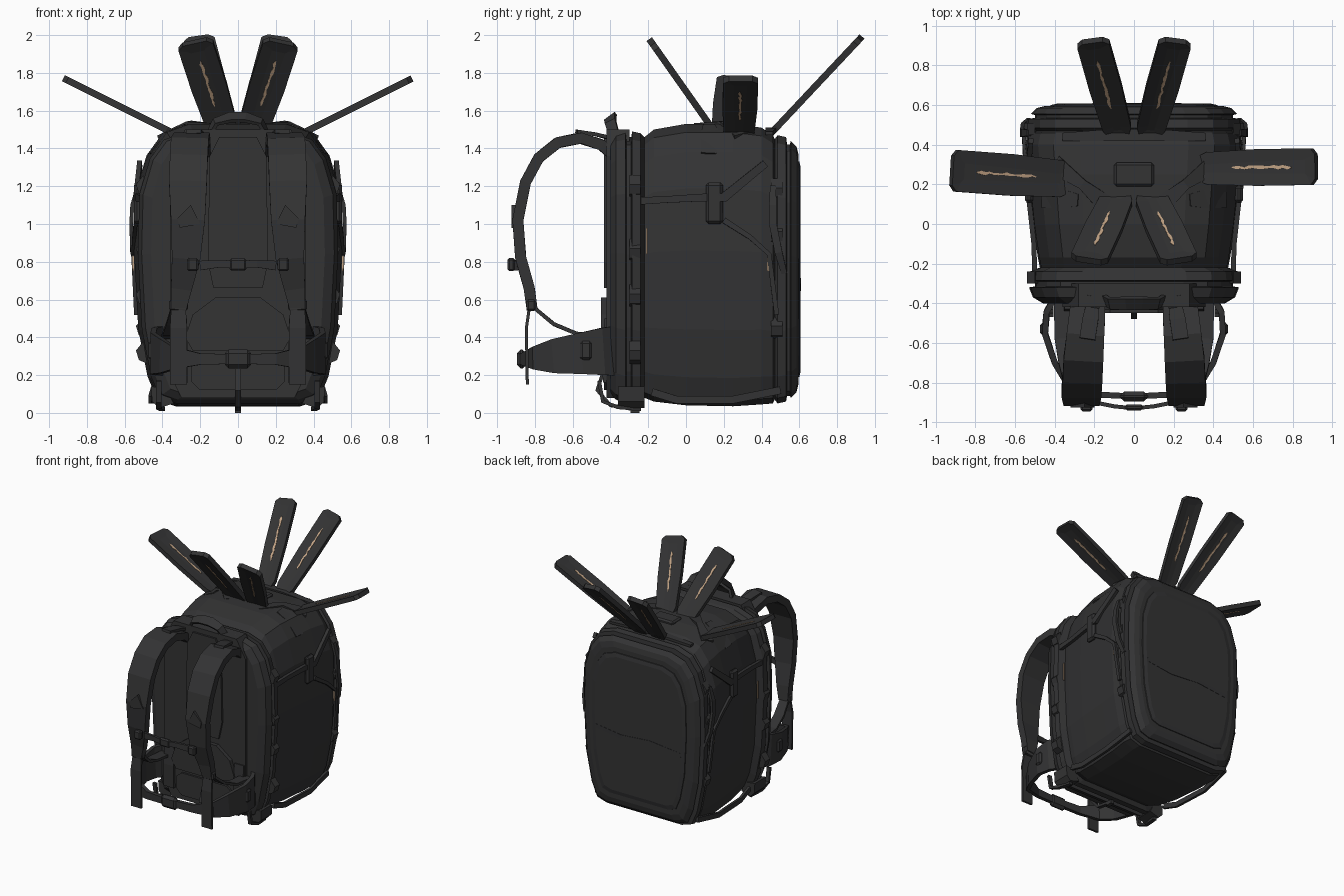
import bpy, bmesh, random
from mathutils import Vector, Matrix

random.seed(4)


def material(name, rgb):
    m = bpy.data.materials.new(name)
    m.diffuse_color = (*rgb, 1)
    return m


BLACK = material("charcoal fabric", (0.033, 0.033, 0.034))
TAN = material("tan lining", (0.56, 0.38, 0.24))


def finish(name, bm, mat=BLACK):
    bmesh.ops.recalc_face_normals(bm, faces=bm.faces)
    me = bpy.data.meshes.new(name)
    bm.to_mesh(me)
    bm.free()
    me.materials.append(mat)
    ob = bpy.data.objects.new(name, me)
    bpy.context.collection.objects.link(ob)
    return ob


def skin(bm, rings):
    """Join rings of equal length and cap both ends."""
    vs = [[bm.verts.new(p) for p in r] for r in rings]
    n = len(vs[0])
    for a, b in zip(vs, vs[1:]):
        for i in range(n):
            j = (i + 1) % n
            bm.faces.new((a[i], a[j], b[j], b[i]))
    bm.faces.new(vs[0])
    bm.faces.new(vs[-1])


def loft(name, outline, sections):
    """Outline (x, height fraction) lofted along y; section = y, half width, z low, z high."""
    full = outline + [(-x, t) for x, t in reversed(outline)]
    bm = bmesh.new()
    skin(bm, [[(x * w, y, lo + t * (hi - lo)) for x, t in full] for y, w, lo, hi in sections])
    return finish(name, bm)


def ribbon(name, path, across, thick=0.02, mat=BLACK):
    """Flat strap through (x, y, z, width) points; across = width direction."""
    pts = [Vector(p[:3]) for p in path]
    rings = []
    for i, p in enumerate(pts):
        t = (pts[min(i + 1, len(pts) - 1)] - pts[max(i - 1, 0)]).normalized()
        a = Vector(across)
        a = (a - t * a.dot(t)).normalized()
        n = t.cross(a) * thick / 2
        a = a * path[i][3] / 2
        rings.append([p + a + n, p - a + n, p - a - n, p + a - n])
    bm = bmesh.new()
    skin(bm, rings)
    return finish(name, bm, mat)


def box(name, loc, size, mat=BLACK, bevel=0.0):
    bm = bmesh.new()
    bmesh.ops.create_cube(bm, size=1, matrix=Matrix.Translation(loc) @ Matrix.Diagonal((*size, 1)))
    if bevel:
        bmesh.ops.bevel(bm, geom=bm.edges[:], offset=bevel, segments=1, affect='EDGES')
    return finish(name, bm, mat)


def slab(name, outline, y0, y1):
    bm = bmesh.new()
    skin(bm, [[(x, y, z) for x, z in outline] for y in (y0, y1)])
    return finish(name, bm)


def mirror_out(pts):
    return pts + [(-x, z) for x, z in reversed(pts)]


def petal(name, base, tip, across, w, thick=0.035):
    """Open pouch flap: chamfered plate, recessed both sides, with a ragged tan slit."""
    base, tip, a = Vector(base), Vector(tip), Vector(across)
    t = (tip - base).normalized()
    a = (a - t * a.dot(t)).normalized()
    n = t.cross(a)
    L, h = (tip - base).length, w / 2

    def at(u, v, k):
        return base + t * u + a * v + n * k
    shape = [(0, -h * .6), (.06, -h * .88), (L * .5, -h), (L - .025, -h), (L, -h + .03),
             (L, h - .03), (L - .025, h), (L * .5, h), (.06, h * .88), (0, h * .6)]
    bm = bmesh.new()
    skin(bm, [[at(u, v, k) for u, v in shape] for k in (-thick / 2, thick / 2)])
    caps = [f for f in bm.faces if len(f.verts) == 10]
    bmesh.ops.recalc_face_normals(bm, faces=bm.faces)
    bmesh.ops.inset_individual(bm, faces=caps, thickness=w * .34, depth=-0.006)
    finish(name, bm)
    rows = 14
    edge = [(L * (.3 + .5 * i / rows), random.uniform(-.004, .004),
             random.uniform(.004, .009) if 0 < i < rows else .002) for i in range(rows + 1)]
    for side in (-1, 1):
        k = side * (thick / 2 - .005)
        bm = bmesh.new()
        skin(bm, [[at(u, c - r, k), at(u, c + r, k), at(u, c + r, k + side * .003),
                   at(u, c - r, k + side * .003)] for u, c, r in edge])
        finish(name + "_slit", bm, TAN)


# Main bag, including the zip grooves near front and back
OUT = [(.62, 0), (.78, .02), (.87, .10), (.96, .27), (1, .55), (.985, .77), (.88, .9), (.74, .97),
       (.5, 1)]
loft("bag_body", OUT, [
    (-.40, .46, .10, 1.45), (-.37, .51, .07, 1.48), (-.32, .53, .05, 1.49), (-.315, .50, .08, 1.46),
    (-.29, .50, .08, 1.46), (-.285, .53, .05, 1.49), (-.24, .525, .05, 1.48), (-.22, .475, .08, 1.46),
    (-.17, .485, .06, 1.50), (0, .51, .04, 1.53), (.25, .535, .035, 1.53), (.40, .55, .045, 1.51),
    (.46, .535, .05, 1.47), (.47, .515, .07, 1.45), (.485, .54, .05, 1.47), (.53, .54, .06, 1.46),
    (.535, .50, .09, 1.42), (.55, .50, .09, 1.42), (.555, .52, .08, 1.44), (.585, .49, .11, 1.41),
    (.595, .45, .15, 1.37)])
loft("back_pocket", OUT, [(.57, .43, .18, 1.34), (.60, .42, .19, 1.33), (.607, .39, .22, 1.30)])
ribbon("pocket_fold", [(-.38, .602, .66, .03), (-.1, .604, .69, .03), (.15, .604, .67, .03),
                       (.38, .602, .70, .03)], (0, 0, 1), .012)

# Padded harness panel facing the wearer
slab("harness_panel", mirror_out([(.30, .08), (.36, .2), (.36, 1.36), (.28, 1.5)]), -.42, -.30)
slab("lumbar_pad", mirror_out([(.24, .33), (.28, .4), (.24, .52), (.12, .61)]), -.45, -.40)
slab("spine_pad", mirror_out([(.13, .66), (.16, .8), (.15, 1.36), (.1, 1.46)]), -.435, -.40)
slab("lower_pad", mirror_out([(.20, .12), (.25, .17), (.25, .26), (.2, .30)]), -.435, -.40)
ribbon("top_handle", [(-.17, -.37, 1.44, .05), (-.12, -.40, 1.54, .06), (-.04, -.40, 1.565, .07),
                      (.04, -.40, 1.565, .07), (.12, -.40, 1.54, .06), (.17, -.37, 1.44, .05)],
       (0, .8, .6))
ribbon("tail_loop", [(0, -.43, .24, .03), (0, -.47, .12, .03), (0, -.40, .04, .03),
                     (0, -.25, .015, .03)], (1, 0, 0))
box("tail_stud", (0, -.27, .015), (.03, .05, .03))

# Chest and waist connections
ribbon("chest_strap", [(-.2, -.90, .78, .05), (-.1, -.92, .79, .04), (0, -.93, .785, .04),
                       (.1, -.92, .79, .04), (.2, -.90, .78, .05)], (0, 0, 1))
box("chest_buckle", (0, -.925, .785), (.09, .03, .065), bevel=.01)
box("belt_buckle", (0, -.87, .285), (.14, .05, .10), bevel=.02)

# Zip tab positions along the side seams
TABS = [(-.25, .32), (-.25, .62), (-.25, .86), (-.25, 1.2), (.5, .45), (.5, .95), (.5, 1.18)]

for s, side in ((-1, "left"), (1, "right")):
    # Shoulder straps
    ribbon(side + "_shoulder_strap", [
        (s * .23, -.38, 1.36, .17), (s * .235, -.45, 1.42, .18), (s * .245, -.56, 1.455, .19),
        (s * .255, -.68, 1.43, .20), (s * .26, -.78, 1.35, .20), (s * .265, -.85, 1.22, .20),
        (s * .265, -.89, 1.02, .18), (s * .275, -.875, .82, .15), (s * .30, -.83, .66, .11),
        (s * .315, -.815, .55, .08)], (1, 0, 0), .058)
    ribbon(side + "_load_lifter", [(s * .2, -.36, 1.49, .07), (s * .21, -.42, 1.46, .07),
                                   (s * .22, -.48, 1.475, .08), (s * .235, -.58, 1.49, .08)], (1, 0, 0))
    ribbon(side + "_hanging_webbing", [(s * .315, -.82, .62, .07), (s * .315, -.845, .45, .09),
                                       (s * .315, -.84, .15, .09)], (1, 0, 0), .016)
    ribbon(side + "_lower_webbing", [(s * .315, -.82, .57, .07), (s * .34, -.70, .47, .08),
                                     (s * .36, -.58, .42, .08), (s * .36, -.38, .40, .09)], (1, 0, 0))
    ribbon(side + "_panel_webbing", [(s * .31, -.42, .50, .08), (s * .31, -.435, .34, .09),
                                     (s * .31, -.43, .16, .09)], (1, 0, 0))
    box(side + "_strap_adjuster", (s * .315, -.82, .57), (.10, .05, .06), bevel=.01)
    box(side + "_chest_slider", (s * .24, -.925, .785), (.06, .04, .07), bevel=.01)
    slab(side + "_strap_pocket", [(s * .2, 1.0), (s * .31, .98), (s * .32, 1.03), (s * .25, 1.1)],
         -.925, -.90)

    # Hip belt wings
    ribbon(side + "_hip_belt", [
        (s * .38, -.34, .33, .27), (s * .44, -.44, .325, .25), (s * .45, -.55, .315, .22),
        (s * .40, -.70, .30, .18), (s * .34, -.80, .29, .12), (s * .2, -.86, .285, .06),
        (0, -.87, .285, .05)], (0, 0, 1), .03)
    box(side + "_belt_slider", (s * .455, -.53, .33), (.04, .06, .10), bevel=.012)

    # Side compression strap, cord and handle
    ribbon(side + "_compression_strap", [
        (s * .50, -.28, 1.12, .04), (s * .505, -.1, 1.13, .035), (s * .525, .08, 1.14, .04),
        (s * .54, .2, 1.14, .05), (s * .52, .42, 1.32, .04)], (0, 0, 1), .025)
    box(side + "_side_buckle", (s * .53, .15, 1.11), (.04, .09, .22), bevel=.015)
    ribbon(side + "_side_cord", [(s * .54, .2, 1.02, .03), (s * .55, .34, .93, .025),
                                 (s * .555, .44, .84, .025), (s * .54, .48, .52, .025)], (0, 1, .3))
    ribbon(side + "_side_handle", [(s * .53, .52, .74, .03), (s * .56, .49, .85, .04),
                                   (s * .565, .46, 1.0, .04), (s * .56, .46, 1.1, .04),
                                   (s * .53, .46, 1.2, .03)], (0, 1, 0))
    for y, z in TABS:
        o = -.015 if y < 0 or z > 1.1 or z < .5 else 0
        slab(side + "_zip_tab", [(s * .48, z - .06), (s * (.54 + o), z - .04), (s * (.555 + o), z + .01),
                                 (s * .5, z + .06)], y - .05, y + .01)
    box(side + "_front_seam_glint", (s * .495, -.207, .91), (.008, .008, .14), TAN)
    box(side + "_back_seam_glint", (s * .555, .435, .80), (.008, .012, .10), TAN)

    # Bottom edge loops and corner feet
    ribbon(side + "_bottom_loop", [(s * .44, -.18, .11, .04), (s * .45, -.05, .07, .04),
                                   (s * .465, .25, .07, .04), (s * .45, .50, .12, .04)], (0, 0, 1))
    slab(side + "_corner_foot", [(s * .34, .05), (s * .42, .025), (s * .455, .06), (s * .46, .14),
                                 (s * .38, .13)], -.36, -.22)
    ribbon(side + "_foot_webbing", [(s * .42, -.46, .17, .03), (s * .42, -.44, .06, .03),
                                    (s * .42, -.36, .03, .03), (s * .40, -.24, .02, .03)], (1, 0, 0))

    # Open flaps around the lid: front and back pairs
    petal(side + "_front_flap", (s * .075, .15, 1.49), (s * .23, -.185, 1.965), (1, 0, 0), .19)
    petal(side + "_back_flap", (s * .075, .45, 1.48), (s * .21, .925, 1.985), (1, 0, 0), .165)

    # Creased fabric on the lid around the flap bases
    ribbon(side + "_lid_crease", [(s * .12, .08, 1.52, .10), (s * .26, .2, 1.535, .05),
                                  (s * .40, .3, 1.47, .10)], (0, 1, 0))
    ribbon(side + "_lid_shoulder", [(s * .28, .12, 1.52, .06), (s * .37, .13, 1.48, .1),
                                    (s * .46, .12, 1.37, .08)], (0, 1, 0))

# The two side flaps splay slightly differently
petal("left_side_flap", (-.32, .225, 1.47), (-.92, .27, 1.77), (0, 1, 0), .21)
petal("right_side_flap", (.32, .28, 1.47), (.92, .29, 1.77), (0, 1, 0), .185)

# Raised lid hub and back yoke
box("lid_hub", (0, .25, 1.525), (.2, .12, .04), bevel=.012)
ribbon("lid_yoke", [(-.36, .44, 1.48, .04), (-.1, .45, 1.50, .06), (.1, .45, 1.50, .06),
                    (.36, .44, 1.48, .04)], (0, 1, 0))
